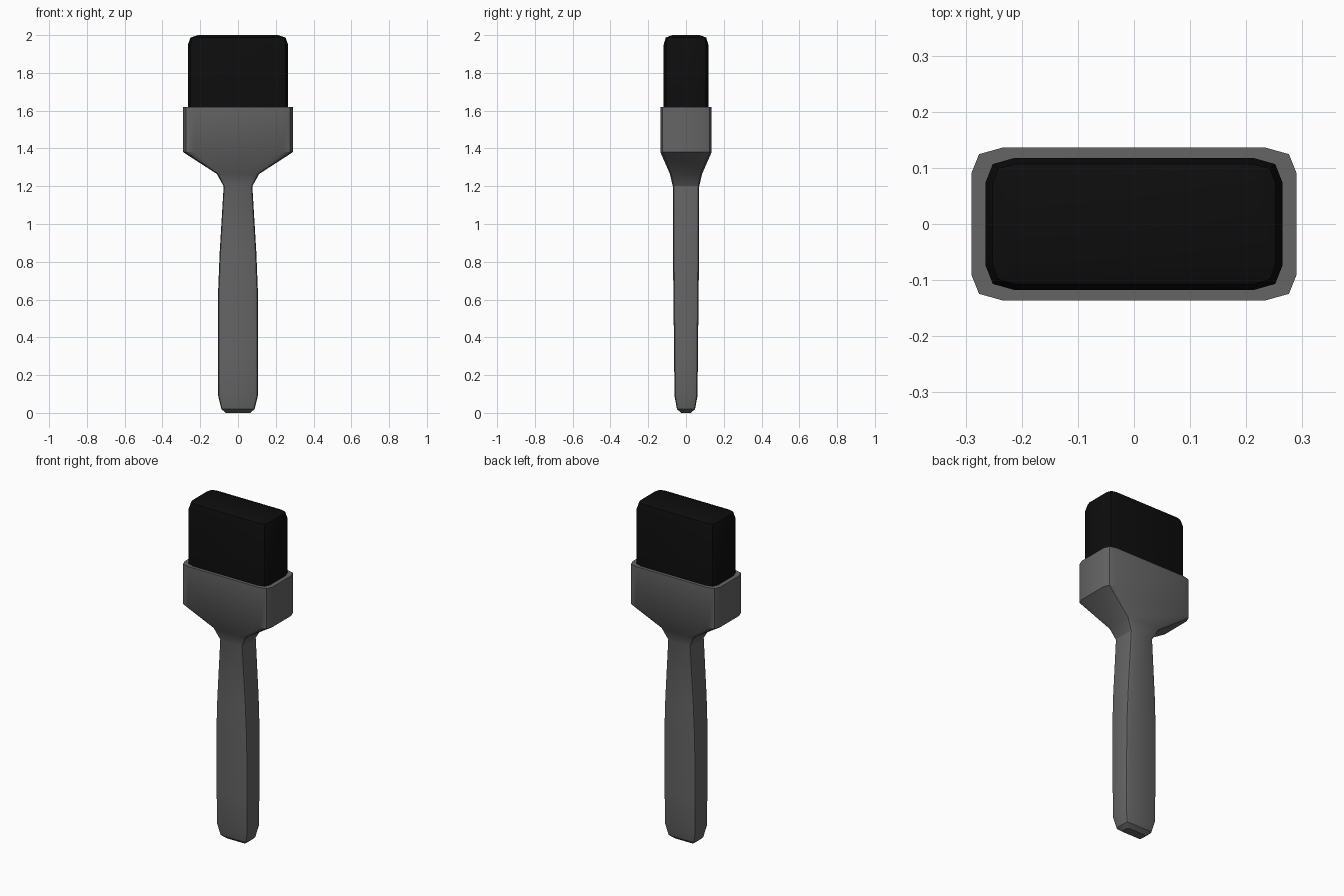
import bpy, bmesh

cube = bpy.data.objects.get("Cube")
if cube:
    bpy.data.objects.remove(cube, do_unlink=True)


def material(name, value):
    m = bpy.data.materials.new(name)
    m.use_nodes = True
    colour = (value, value, value, 1)
    m.diffuse_color = colour
    bsdf = m.node_tree.nodes["Principled BSDF"]
    bsdf.inputs["Base Color"].default_value = colour
    bsdf.inputs["Roughness"].default_value = 0.8
    return m


def ring_points(hx, hy, ix, iy):
    """Rectangle with two-segment rounded corners, counter-clockwise."""
    mx, my = ix + 0.75 * (hx - ix), iy + 0.75 * (hy - iy)
    corner = [(hx, iy), (mx, my), (ix, hy)]
    points = []
    for sx, sy in ((1, 1), (-1, 1), (-1, -1), (1, -1)):
        quarter = [(sx * x, sy * y) for x, y in corner]
        points += quarter if sx * sy > 0 else quarter[::-1]
    return points


def loft(name, sections, mat, angle):
    """Skin a stack of (z, half x, half y, inner x, inner y) sections."""
    bm = bmesh.new()
    rings = [[bm.verts.new((x, y, z)) for x, y in ring_points(*size)]
             for z, *size in sections]
    for low, high in zip(rings, rings[1:]):
        n = len(low)
        for i in range(n):
            j = (i + 1) % n
            bm.faces.new((low[i], low[j], high[j], high[i]))
    bm.faces.new(rings[0][::-1])
    bm.faces.new(rings[-1])
    bmesh.ops.remove_doubles(bm, verts=bm.verts, dist=0.0005)
    bmesh.ops.recalc_face_normals(bm, faces=bm.faces)
    mesh = bpy.data.meshes.new(name)
    bm.to_mesh(mesh)
    bm.free()
    mesh.materials.append(mat)
    ob = bpy.data.objects.new(name, mesh)
    bpy.context.collection.objects.link(ob)
    bpy.ops.object.select_all(action='DESELECT')
    ob.select_set(True)
    bpy.context.view_layer.objects.active = ob
    bpy.ops.object.shade_smooth_by_angle(angle=angle)
    return ob


grey = material("dark grey plastic", 0.13)
black = material("black bristle", 0.004)

# Handle flaring into the bristle holder: z, half width, half depth
profile = [
    (0.0, 0.065, 0.025), (0.02, 0.088, 0.048), (0.09, 0.105, 0.061),
    (0.3, 0.106, 0.063), (0.65, 0.105, 0.067), (0.85, 0.097, 0.069),
    (1.2, 0.076, 0.07), (1.265, 0.112, 0.085), (1.38, 0.29, 0.136),
    (1.62, 0.29, 0.136),
]
loft("handle_and_holder",
     [(z, x, y, x * 0.81, y * 0.66) for z, x, y in profile], grey, 0.52)

# Bristle block with rounded top edges
core = (0.212, 0.073)
loft("bristles", [
    (1.6, 0.265, 0.118, *core), (1.95, 0.265, 0.118, *core),
    (1.987, 0.252, 0.107, *core), (2.0, *core, *core),
], black, 0.6)
